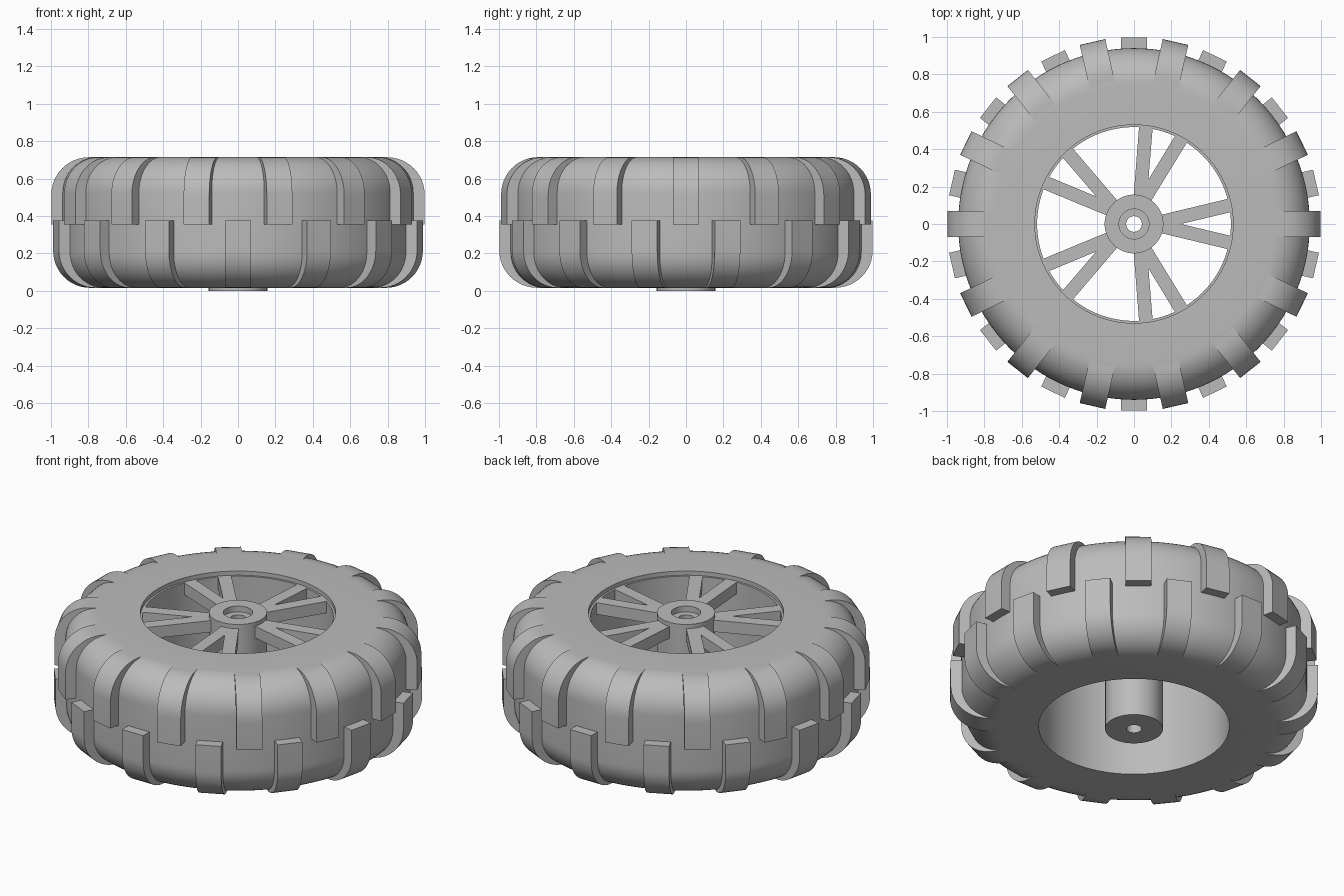
import bpy, bmesh
from math import pi, sin, cos
from mathutils import Matrix, Vector

cube = bpy.data.objects.get("Cube")
if cube:
    bpy.data.objects.remove(cube)

grey = bpy.data.materials.new("plain_grey")
grey.use_nodes = True
COLOR = (0.5, 0.5, 0.5, 1)
grey.diffuse_color = COLOR
grey.node_tree.nodes["Principled BSDF"].inputs["Base Color"].default_value = COLOR

BOTTOM, TOP = 0.015, 0.715
MIDDLE = (BOTTOM + TOP) / 2


def finish(name, bm, smooth=True):
    bmesh.ops.recalc_face_normals(bm, faces=bm.faces)
    mesh = bpy.data.meshes.new(name)
    bm.to_mesh(mesh)
    bm.free()
    mesh.materials.append(grey)
    obj = bpy.data.objects.new(name, mesh)
    bpy.context.collection.objects.link(obj)
    if smooth:
        bpy.ops.object.select_all(action="DESELECT")
        obj.select_set(True)
        bpy.context.view_layer.objects.active = obj
        bpy.ops.object.shade_smooth_by_angle(angle=0.5)
    return obj


def lathe(name, profile, steps=112):
    """Revolve a closed (radius, height) profile about z."""
    bm = bmesh.new()
    rings = []
    for i in range(steps):
        a = 2 * pi * i / steps
        rings.append([bm.verts.new((r * cos(a), r * sin(a), z)) for r, z in profile])
    n = len(profile)
    for i in range(steps):
        a, b = rings[i], rings[(i + 1) % steps]
        for j in range(n):
            k = (j + 1) % n
            bm.faces.new((a[j], b[j], b[k], a[k]))
    return finish(name, bm)


def prism(bm, points, offset, matrix):
    """Extrude a closed outline along an offset, then place it."""
    a = [bm.verts.new(matrix @ Vector(p)) for p in points]
    b = [bm.verts.new(matrix @ (Vector(p) + Vector(offset))) for p in points]
    n = len(a)
    bm.faces.new(a)
    bm.faces.new(b[::-1])
    for i in range(n):
        j = (i + 1) % n
        bm.faces.new((a[i], a[j], b[j], b[i]))


def shoulder(outer, top, size, steps=12):
    """Rounded corner from the tread up to the sidewall."""
    angles = [pi / 2 * i / steps for i in range(steps + 1)]
    return [(outer - size + size * cos(t), top - size + size * sin(t)) for t in angles]


# Tyre with its rim bore and a small step at the top
upper = shoulder(0.94, TOP, 0.19)
lower = [(r, 2 * MIDDLE - z) for r, z in reversed(upper)]
lathe("tyre", [(0.518, BOTTOM)] + lower + upper
      + [(0.53, TOP), (0.53, 0.69), (0.518, 0.69)])

# Hub with a counterbored axle hole
lathe("hub", [(0.042, 0), (0.157, 0), (0.157, TOP), (0.08, TOP),
              (0.08, 0.68), (0.042, 0.68)], 64)

# Five forked spokes, each made of two mirrored bars
bm = bmesh.new()
fork = [(0.11, 0), (0.25, 0), (0.524, 0.065), (0.508, 0.136), (0.15, 0.05), (0.11, 0.04)]
for i in range(5):
    for side in (1, -1):
        prism(bm, [(x, side * y, 0.62) for x, y in fork], (0, 0, 0.07),
              Matrix.Rotation(2 * pi * i / 5, 4, "Z"))
finish("spokes", bm, smooth=False)

# Two staggered rows of fourteen tread lugs
LUGS, WIDTH = 14, 0.14
lug = shoulder(0.998, TOP - 0.001, 0.2) + [(0.75, TOP - 0.001), (0.75, 0.6), (0.9, 0.355), (0.998, 0.355)]
for name, flip, shift in (("upper_lugs", False, 0), ("lower_lugs", True, 0.5)):
    bm = bmesh.new()
    outline = [(r, -WIDTH / 2, 2 * MIDDLE - z if flip else z) for r, z in lug]
    for i in range(LUGS):
        prism(bm, outline, (0, WIDTH, 0),
              Matrix.Rotation(2 * pi * (i + shift) / LUGS, 4, "Z"))
    finish(name, bm)
